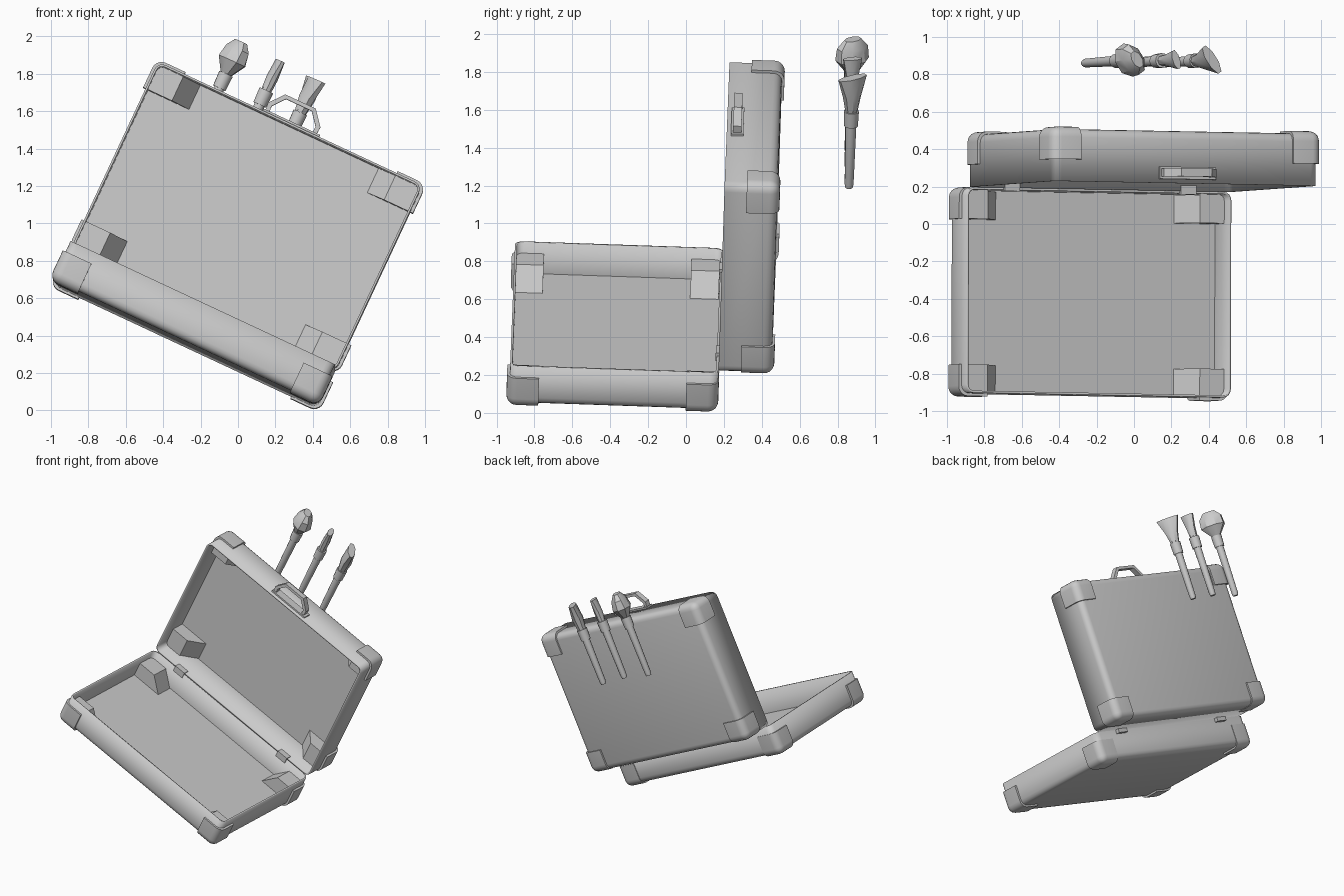
import bpy, bmesh, math
from mathutils import Matrix, Vector

if "Cube" in bpy.data.objects:
    bpy.data.objects.remove(bpy.data.objects["Cube"])

grey = bpy.data.materials.new("grey")
grey.diffuse_color = (0.6, 0.6, 0.6, 1)
grey.use_nodes = True
grey.node_tree.nodes["Principled BSDF"].inputs["Base Color"].default_value = grey.diffuse_color

# Tilted frame shared by the case and the brushes
U = Vector((0.906, -0.017, -0.423)).normalized()
V = Vector((0.423, 0.03, 0.905))
V = (V - U * V.dot(U)).normalized()
W = V.cross(U)


def frame(x, y, z, origin):
    m = Matrix((x, y, z)).transposed().to_4x4()
    m.translation = origin
    return m


TILT = frame(U, W, V, Vector((0, 0, 0)))
HINGE = U * -0.4 + W * 0.165 + V * 0.415
BASE = frame(U, W, V, HINGE)
LID = frame(-U, -V, -W, HINGE)
HALF, LEN = 0.78, 1.1


def finish(bm, name, m, smooth=True):
    bmesh.ops.recalc_face_normals(bm, faces=bm.faces)
    me = bpy.data.meshes.new(name)
    bm.to_mesh(me)
    bm.free()
    ob = bpy.data.objects.new(name, me)
    bpy.context.collection.objects.link(ob)
    ob.matrix_world = m
    me.materials.append(grey)
    if smooth:
        bpy.ops.object.select_all(action='DESELECT')
        ob.select_set(True)
        bpy.context.view_layer.objects.active = ob
        bpy.ops.object.shade_smooth_by_angle(angle=math.radians(35))
    return ob


def box_bm(lo, hi):
    bm = bmesh.new()
    bmesh.ops.create_cube(bm, size=1)
    for v in bm.verts:
        v.co = [(a + b) / 2 + c * (b - a) for a, b, c in zip(lo, hi, v.co)]
    return bm


def bevel(bm, edges, r, n):
    bmesh.ops.bevel(bm, geom=edges, offset=r, segments=n, profile=0.5, affect='EDGES')


def prism(name, pts, lo, hi, m):
    """Extrude an (x, z) outline from y=lo to y=hi."""
    bm = bmesh.new()
    f = bm.faces.new([bm.verts.new((x, lo, z)) for x, z in pts])
    r = bmesh.ops.extrude_face_region(bm, geom=[f])
    for v in r["geom"]:
        if isinstance(v, bmesh.types.BMVert):
            v.co.y = hi
    return finish(bm, name, m, False)


def half_case(name, depth, m):
    # Open shell with rounded edges
    bm = box_bm((-HALF, -LEN, -depth), (HALF, 0, 0))
    bevel(bm, [e for e in bm.edges if any(v.co.z < -0.01 for v in e.verts)], 0.045, 4)
    top = [f for f in bm.faces if all(v.co.z > -1e-4 for v in f.verts)]
    bmesh.ops.delete(bm, geom=top, context='FACES')
    shell = finish(bm, name + "_shell", m)
    mod = shell.modifiers.new("wall", 'SOLIDIFY')
    mod.thickness = 0.012
    mod.offset = -1
    # Flat inner floor
    floor = -depth + 0.045
    finish(box_bm((-HALF + .01, -LEN + .01, floor - 0.015), (HALF - .01, -.01, floor)),
           name + "_floor", m, False)
    # Corner guards outside, sloped corner blocks inside
    for sx in (-1, 1):
        for far in (0, 1):
            x = sx * (HALF + 0.016)
            y = -LEN - 0.015 if far else 0.004
            yi = y + (0.17 if far else -0.17)
            z = -depth - 0.013
            xi = x - sx * 0.17
            bm = box_bm((min(x, xi), min(y, yi), z), (max(x, xi), max(y, yi), z + 0.175))
            corner = min(bm.verts, key=lambda v: (v.co - Vector((x, y, z))).length)
            bevel(bm, list(corner.link_edges), 0.055, 5)
            finish(bm, name + "_corner_guard", m)
            prism(name + "_corner_block",
                  [(xi, z + 0.175), (xi - sx * 0.1, floor), (xi, floor)],
                  yi, y + (0.02 if far else -0.02), m)


half_case("base", 0.225, BASE)
half_case("lid", 0.28, LID)

# Hinges
for s in (-1, 1):
    x = s * 0.52
    finish(box_bm((x - 0.045, -0.018, -0.03), (x + 0.045, 0.03, 0.018)), "hinge", BASE, False)

# Carry handle: foot plate and angular loop on the lid's upper side
TOP = frame(U, W, V, HINGE + V * LEN + W * 0.055)
finish(box_bm((-0.16, -0.033, -0.01), (0.17, 0.033, 0.012)), "handle_plate", TOP, False)
outer = [(-0.15, 0), (-0.155, 0.05), (-0.09, 0.13), (0.09, 0.13), (0.155, 0.05), (0.15, 0)]
inner = [(x * 0.84, z * 0.84) for x, z in reversed(outer)]
prism("handle_loop", outer + inner, -0.022, 0.022, TOP)


def loft(name, sections, m, sides=12):
    """Sections are (height, x radius, y radius)."""
    bm = bmesh.new()
    rings = []
    for h, rx, ry in sections:
        rings.append([bm.verts.new((rx * math.cos(a), ry * math.sin(a), h))
                      for a in (2 * math.pi * (i + 0.5) / sides for i in range(sides))])
    for a, b in zip(rings, rings[1:]):
        for i in range(sides):
            j = (i + 1) % sides
            bm.faces.new((a[i], a[j], b[j], b[i]))
    bm.faces.new(rings[0])
    bm.faces.new(rings[-1])
    return finish(bm, name, m)


# Three brushes hanging behind the lid: lower end, turn and head sections
heads = [
    ((-0.265, 0.86, 1.37), 35, [(.47, .03, .03), (.55, .075, .095), (.62, .06, .09), (.665, .03, .05)]),
    ((-0.045, 0.86, 1.29), 20, [(.46, .028, .028), (.54, .032, .035), (.64, .022, .055)]),
    ((0.145, 0.86, 1.19), 35, [(.44, .032, .032), (.53, .045, .05), (.64, .03, .09)]),
]
for start, turn, head in heads:
    m = TILT.copy()
    m.translation = start
    m = m @ Matrix.Rotation(math.radians(turn), 4, 'Z')
    k = head[0][0]
    loft("brush_handle", [(0, .02, .02), (.02, .024, .024), (k - .07, .029, .029)], m)
    loft("brush_ferrule", [(k - .08, .037, .037), (k + .005, .04, .04)], m)
    loft("brush_head", head, m, 8)
